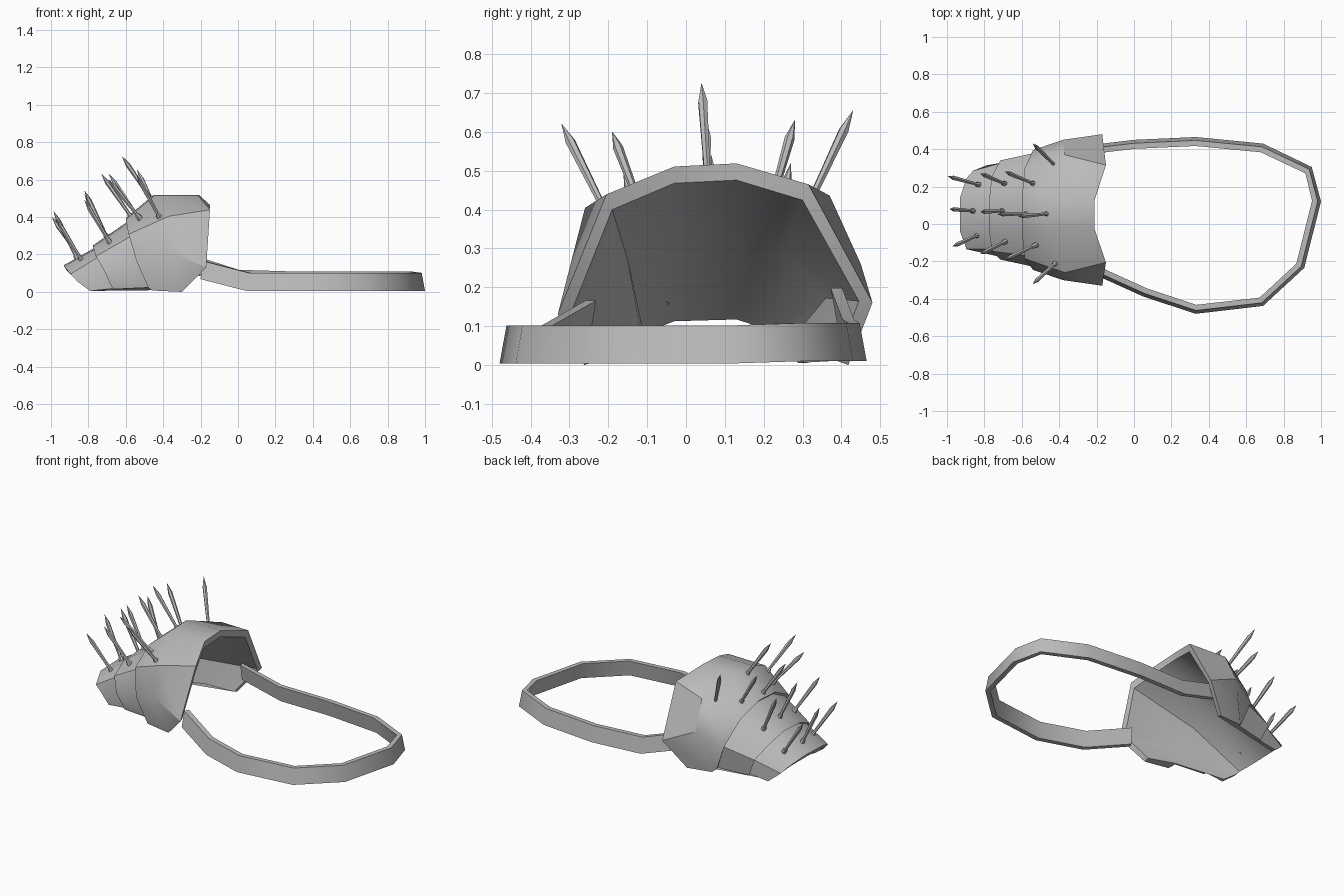
import bpy, bmesh
from mathutils import Vector

cube = bpy.data.objects.get("Cube")
if cube:
    bpy.data.objects.remove(cube)

steel = bpy.data.materials.new("grey_steel")
steel.use_nodes = True
GREY = (0.5, 0.5, 0.5, 1)
steel.diffuse_color = GREY
steel.node_tree.nodes["Principled BSDF"].inputs["Base Color"].default_value = GREY


def make(name, verts, faces, angle):
    mesh = bpy.data.meshes.new(name)
    mesh.from_pydata(verts, [], faces)
    mesh.materials.append(steel)
    bm = bmesh.new()
    bm.from_mesh(mesh)
    bmesh.ops.recalc_face_normals(bm, faces=bm.faces)
    bm.to_mesh(mesh)
    bm.free()
    ob = bpy.data.objects.new(name, mesh)
    bpy.context.collection.objects.link(ob)
    bpy.ops.object.select_all(action='DESELECT')
    ob.select_set(True)
    bpy.context.view_layer.objects.active = ob
    bpy.ops.object.shade_smooth_by_angle(angle=angle)


def loft(rings):
    """Tube through equal closed rings of points, capped at both ends."""
    n = len(rings[0])
    verts = [p for r in rings for p in r]
    faces = []
    for i in range(len(rings) - 1):
        for j in range(n):
            k = (j + 1) % n
            faces.append((i * n + j, i * n + k, (i + 1) * n + k, (i + 1) * n + j))
    faces += [tuple(reversed(range(n))), tuple(range(len(verts) - n, len(verts)))]
    return verts, faces


# Armour: half arches (x, half width, z) from hem to crown, mirrored
CENTRES = (0.078, 0.075, 0.055, 0.05)


def arch(half):
    pts = [(x, c - w, z) for (x, w, z), c in zip(half, CENTRES)]
    pts += [(x, c + w, z) for (x, w, z), c in reversed(list(zip(half, CENTRES)))]
    # the whole shell leans up slightly towards the back
    return [(x, y, z + .05 * (y - .05) * min(1, z / .2)) for x, y, z in pts]


ARMOUR = [
    # shoulder plate
    [(-.30, .34, 0), (-.17, .405, .145), (-.15, .26, .452), (-.21, .08, .515)],
    [(-.46, .32, .008), (-.38, .375, .24), (-.37, .315, .42), (-.45, .08, .515)],
    [(-.48, .30, .025), (-.54, .32, .17), (-.585, .24, .32), (-.60, .08, .39)],
    # middle plate, tucked under the shoulder plate
    [(-.475, .285, .025), (-.53, .305, .165), (-.57, .225, .31), (-.585, .08, .375)],
    [(-.67, .25, .015), (-.715, .265, .12), (-.76, .20, .20), (-.775, .08, .245)],
    # outer plate, tucked under the middle plate
    [(-.665, .238, .02), (-.705, .253, .115), (-.748, .19, .195), (-.76, .08, .235)],
    [(-.79, .235, .005), (-.86, .21, .06), (-.895, .19, .10), (-.93, .09, .14)],
    # smooth lining back to the rim
    [(-.78, .21, .005), (-.845, .185, .05), (-.88, .165, .085), (-.915, .08, .115)],
    [(-.47, .275, .025), (-.53, .285, .16), (-.57, .205, .28), (-.585, .08, .335)],
    [(-.30, .31, .01), (-.18, .37, .15), (-.16, .245, .412), (-.215, .08, .472)]]
arches = [arch(h) for h in ARMOUR]
# Regroup as closed wall sections running from the front hem to the back hem
make("shoulder_armour", *loft([list(s) for s in zip(*arches)]), 0.6)

# Strap: outer lower edge path, swept with a leaning flat section
path = [Vector(p) for p in (
    (-.20, -.275, .068), (.05, -.388, .004), (.33, -.48, .004), (.69, -.438, .004),
    (.91, -.235, .004), (1, .12, .004), (.95, .305, .01), (.69, .43, .01),
    (.33, .465, .01), (0, .45, .02), (-.25, .42, .10))]
rings = []
for i, p in enumerate(path):
    t = path[min(i + 1, len(path) - 1)] - path[max(i - 1, 0)]
    inward = Vector((-t.y, t.x, 0)).normalized()
    up = Vector((0, 0, .098))
    rings.append([p, p + inward * .03, p + inward * .048 + up, p + inward * .018 + up])
make("strap", *loft(rings), 0.9)

# Spikes: round flange, thin shaft, flared head and a sharp point
PROFILE = ((-.05, .016), (.05, .014), (.09, .009), (.80, .013), (1, .0005))
unit = bmesh.new()
bmesh.ops.create_circle(unit, segments=6, radius=1)
CIRCLE = [v.co.copy() for v in unit.verts]
unit.free()


def spike(name, base, tip):
    base, tip = Vector(base), Vector(tip)
    axis = tip - base
    turn = axis.to_track_quat('Z', 'Y')
    make(name, *loft([[base + axis * t + turn @ (c * r) for c in CIRCLE]
                      for t, r in PROFILE]), 0.5)


# Four rows of three, each from front to back
ROWS = {
    "upper": [((-.42, -.21, .40), (-.54, -.32, .62)), ((-.46, .055, .49), (-.62, .04, .725)),
              ((-.42, .31, .40), (-.54, .43, .655))],
    "second": [((-.53, -.115, .40), (-.69, -.19, .60)), ((-.57, .055, .40), (-.73, .052, .63)),
               ((-.535, .215, .40), (-.69, .28, .63))],
    "third": [((-.69, -.095, .27), (-.82, -.16, .49)), ((-.70, .07, .29), (-.82, .065, .54)),
              ((-.69, .215, .27), (-.82, .27, .52))],
    "lower": [((-.835, -.06, .165), (-.97, -.12, .39)), ((-.86, .07, .18), (-.985, .08, .43)),
              ((-.83, .21, .165), (-.995, .255, .40))]}
for row, items in ROWS.items():
    for side, (base, tip) in zip(("front", "centre", "back"), items):
        spike(f"{row}_{side}_spike", base, tip)
